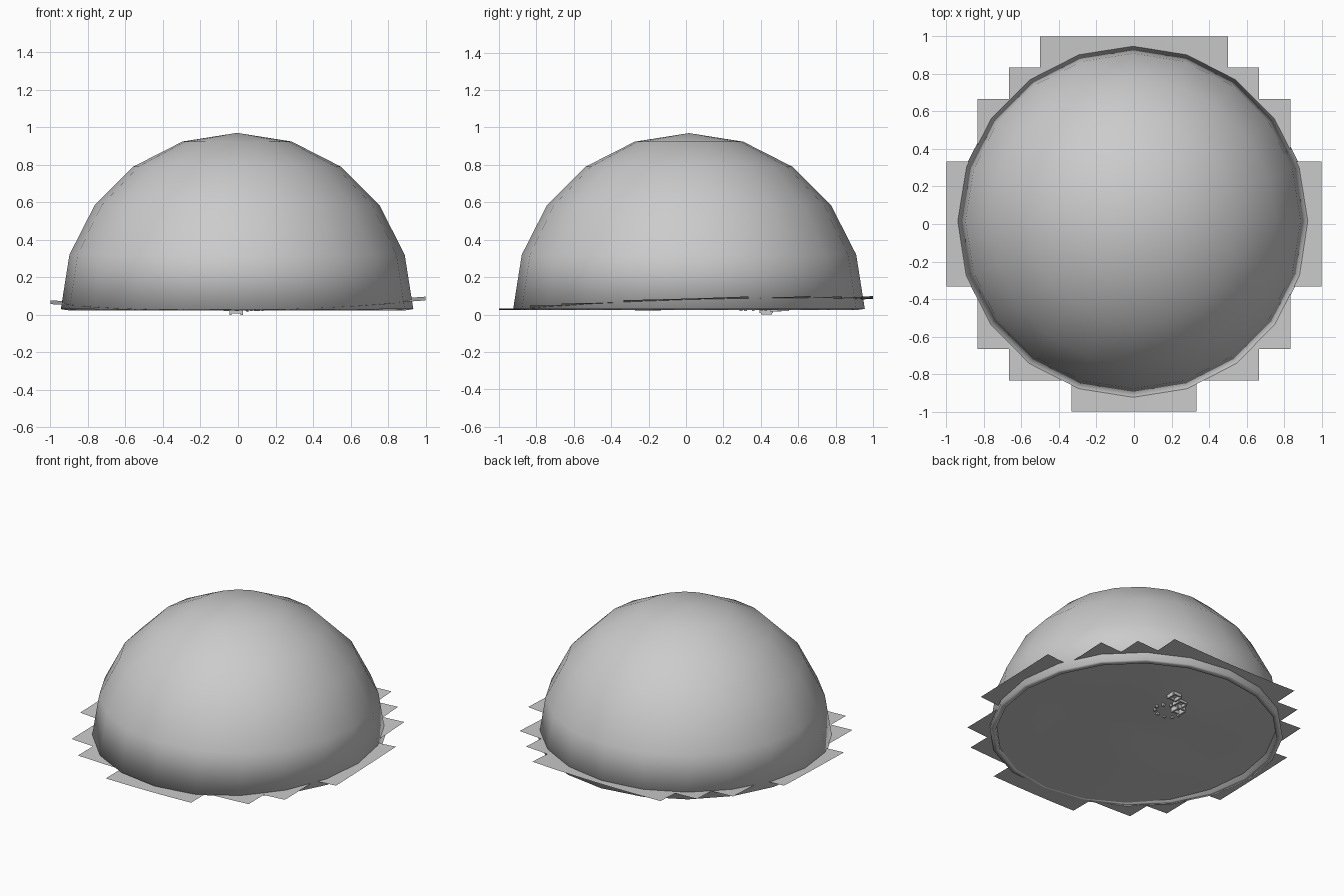
import bpy, bmesh, math

if "Cube" in bpy.data.objects:
    bpy.data.objects.remove(bpy.data.objects["Cube"])

CX, CY, R, BASE = -0.005, 0.016, 0.94, 0.03


def finish(bm, name, smooth=True):
    bmesh.ops.recalc_face_normals(bm, faces=bm.faces)
    me = bpy.data.meshes.new(name)
    bm.to_mesh(me)
    bm.free()
    ob = bpy.data.objects.new(name, me)
    bpy.context.collection.objects.link(ob)
    for p in me.polygons:
        p.use_smooth = smooth
    return ob


# Hollow dome: upper half of a 20-sided sphere, open underneath
bm = bmesh.new()
bmesh.ops.create_uvsphere(bm, u_segments=20, v_segments=10, radius=R)
bmesh.ops.delete(bm, geom=[v for v in bm.verts if v.co.z < -0.01], context='VERTS')
bmesh.ops.translate(bm, verts=bm.verts, vec=(CX, CY, BASE))
dome = finish(bm, "dome")
shell = dome.modifiers.new("shell", 'SOLIDIFY')
shell.thickness = 0.04
shell.offset = -1
bpy.context.view_layer.objects.active = dome
dome.select_set(True)
bpy.ops.object.shade_smooth_by_angle(angle=math.radians(45))


# Ground sheet: stepped outline on a 12 x 12 grid, gently rolling
def height(x, y):
    z = 0.04 + 0.03 * y + 0.015 * y * y + 0.01 * x + 0.035 * x * x
    for px, py, depth, w in ((0.0, 0.43, 0.026, 0.17), (0.0, -0.15, 0.016, 0.16),
                             (-0.35, 0.1, -0.008, 0.2), (0.4, -0.1, -0.006, 0.2)):
        z -= depth * math.exp(-((x - px) ** 2 + (y - py) ** 2) / (2 * w * w))
    return z


half_widths = [2, 4, 5, 5, 6, 6, 6, 6, 5, 5, 4, 3]   # cells each side, front to back
bm = bmesh.new()
grid = {}


def vert(i, j):
    if (i, j) not in grid:
        x, y = i / 6, j / 6
        grid[i, j] = bm.verts.new((x, y, height(x, y)))
    return grid[i, j]


for row, n in enumerate(half_widths):
    j = row - 6
    for i in range(-n, n):
        bm.faces.new([vert(i, j), vert(i + 1, j), vert(i + 1, j + 1), vert(i, j + 1)])
finish(bm, "ground")

# Small footings inside the dome that just poke through the ground
bm = bmesh.new()


def block(x, y, z0, sx, sy, sz):
    vs = bmesh.ops.create_cube(bm, size=1)["verts"]
    for v in vs:
        v.co = (x + v.co.x * sx, y + v.co.y * sy, z0 + (v.co.z + 0.5) * sz)


for fx, fy, z0 in ((0.02, 0.48, 0.015), (0.10, 0.52, 0.02), (-0.01, 0.43, 0.0)):
    for s in (-1, 1):
        block(fx + s * 0.03, fy, z0, 0.012, 0.06, 0.06)
        block(fx, fy + s * 0.03, z0 + 0.008, 0.06, 0.012, 0.05)
for k in range(10):
    a = k * math.tau / 10
    block(0.02 + 0.09 * math.cos(a), 0.36 + 0.07 * math.sin(a), 0.02, 0.015, 0.015, 0.06)
finish(bm, "footings", smooth=False)
